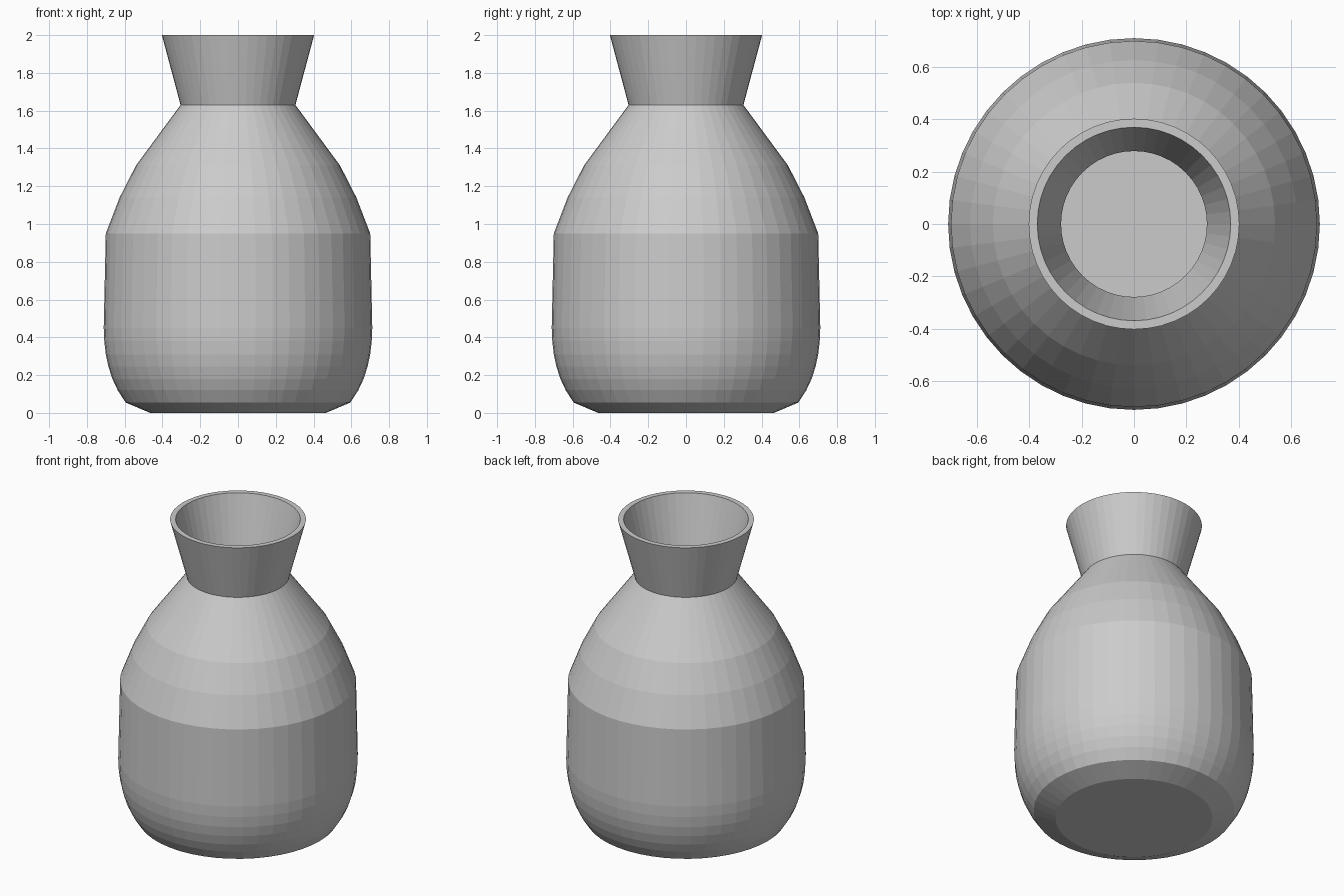
import bpy
import bmesh
from math import radians
from mathutils import Matrix, Vector

SIDES = 48
WALL = 0.03

cube = bpy.data.objects.get("Cube")
if cube:
    bpy.data.objects.remove(cube, do_unlink=True)

clay = bpy.data.materials.new("grey clay")
clay.use_nodes = True
clay.diffuse_color = (0.6, 0.6, 0.6, 1)
clay.node_tree.nodes["Principled BSDF"].inputs["Base Color"].default_value = clay.diffuse_color


def lathe(name, profile):
    """Spin a (radius, height) profile around z into a flat-faceted object."""
    bm = bmesh.new()
    verts = [bm.verts.new((r, 0, z)) for r, z in profile]
    edges = [bm.edges.new(pair) for pair in zip(verts, verts[1:])]
    bmesh.ops.spin(bm, geom=verts + edges, cent=(0, 0, 0), axis=(0, 0, 1),
                   angle=radians(360), steps=SIDES, use_merge=True)
    bmesh.ops.remove_doubles(bm, verts=bm.verts, dist=0.0001)
    bmesh.ops.recalc_face_normals(bm, faces=bm.faces)
    # Outward normals: the largest-radius face must point away from the axis
    outer = max(bm.faces, key=lambda f: f.calc_center_median().xy.length)
    if outer.normal.xy.dot(outer.calc_center_median().xy) < 0:
        bmesh.ops.reverse_faces(bm, faces=bm.faces)
    mesh = bpy.data.meshes.new(name)
    bm.to_mesh(mesh)
    bm.free()
    mesh.materials.append(clay)
    obj = bpy.data.objects.new(name, mesh)
    bpy.context.collection.objects.link(obj)
    return obj


# Body: bevelled foot, rounded lower belly, nearly straight wall, sloping shoulder
wall = [(0.595, 0.055), (0.637, 0.12), (0.665, 0.18), (0.686, 0.245), (0.7, 0.31),
        (0.708, 0.38), (0.711, 0.45), (0.7, 0.95), (0.627, 1.14), (0.54, 1.31)]
foot = [(0, 0), (0.465, 0)]
throat_outer, throat_inner = (0.304, 1.63), (0.279, 1.63)
inside = [(r - WALL, z) for r, z in reversed(wall)]
floor = [(0.465, WALL), (0, WALL)]
lathe("vase_body", foot + wall + [throat_outer, throat_inner] + inside + floor)

# Neck: flared collar with a flat rim
lathe("vase_neck", [throat_outer, (0.403, 2), (0.37, 2), throat_inner])
